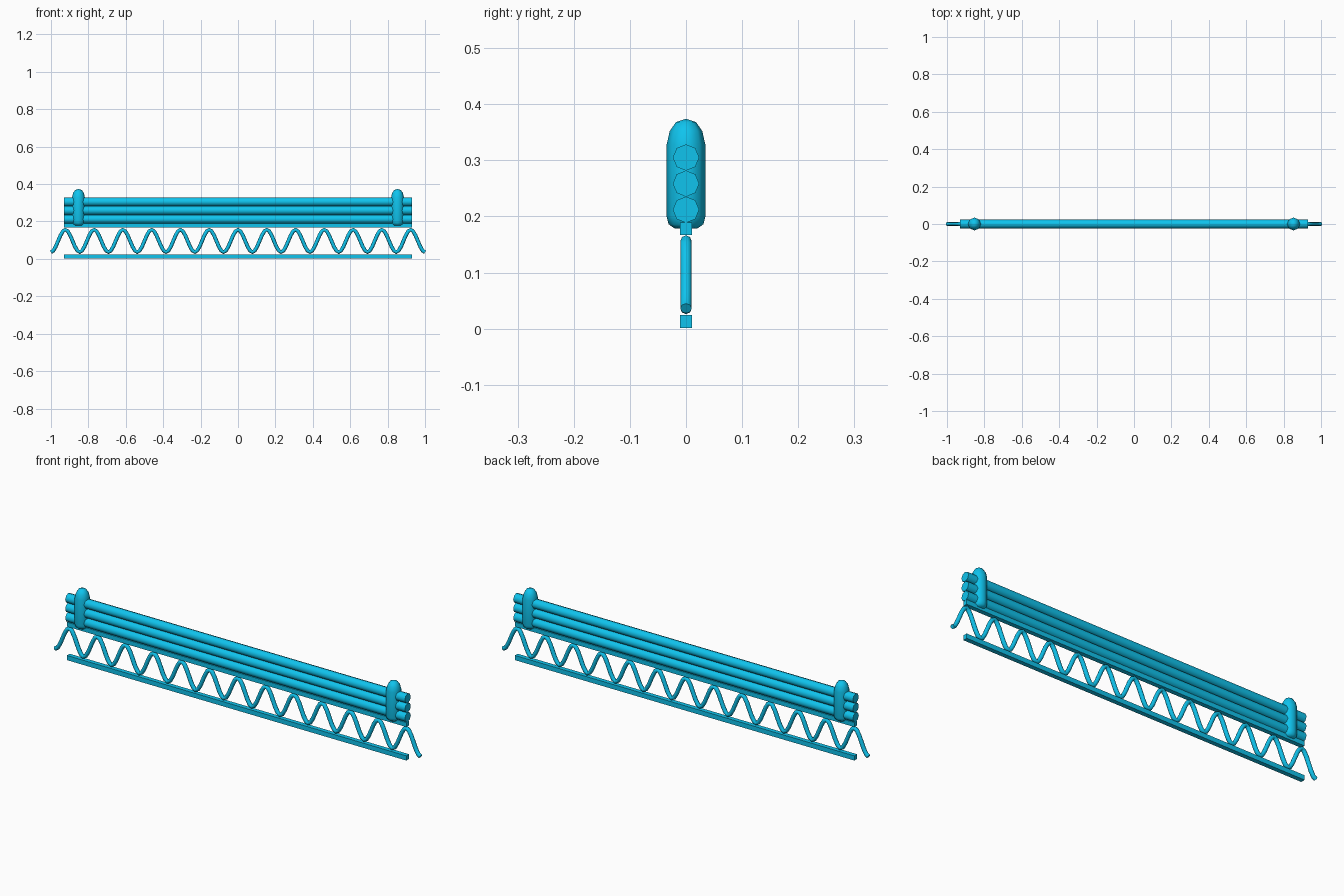
import bpy, bmesh, math

if "Cube" in bpy.data.objects:
    bpy.data.objects.remove(bpy.data.objects["Cube"])

mat = bpy.data.materials.new("cyan_paint")
mat.diffuse_color = (0.005, 0.55, 0.85, 1)
mat.use_nodes = True
mat.node_tree.nodes["Principled BSDF"].inputs["Base Color"].default_value = mat.diffuse_color


def finish(obj, angle=None):
    obj.data.materials.clear()
    obj.data.materials.append(mat)
    if angle:
        bpy.ops.object.select_all(action='DESELECT')
        obj.select_set(True)
        bpy.context.view_layer.objects.active = obj
        bpy.ops.object.shade_smooth_by_angle(angle=math.radians(angle))


def rail(name, z0, z1):
    bpy.ops.mesh.primitive_cube_add(size=1, location=(0, 0, (z0 + z1) / 2))
    obj = bpy.context.object
    obj.name = name
    obj.scale = (1.86, 0.022, z1 - z0)
    bpy.ops.object.transform_apply(location=False, rotation=False, scale=True)
    finish(obj)


def bar(name, z, r=0.0235):
    # eight-sided bar along x with a corner pointing up
    bpy.ops.mesh.primitive_cylinder_add(vertices=8, radius=r, depth=1.86,
                                        end_fill_type='TRIFAN', location=(0, 0, z),
                                        rotation=(0, math.pi / 2, 0))
    obj = bpy.context.object
    obj.name = name
    finish(obj, 50)


def post(name, x, sides=8):
    # lathed post with domed top and rounded foot
    profile = [(0.021, 0.179), (0.031, 0.186), (0.0345, 0.2), (0.0345, 0.328),
               (0.029, 0.352), (0.018, 0.368)]
    bm = bmesh.new()
    rings = [[bm.verts.new((r * math.cos(2 * math.pi * i / sides),
                            r * math.sin(2 * math.pi * i / sides), z))
              for i in range(sides)] for r, z in profile]
    foot, tip = bm.verts.new((0, 0, 0.177)), bm.verts.new((0, 0, 0.374))
    for i in range(sides):
        j = (i + 1) % sides
        for a, b in zip(rings, rings[1:]):
            bm.faces.new((a[i], a[j], b[j], b[i]))
        bm.faces.new((foot, rings[0][j], rings[0][i]))
        bm.faces.new((tip, rings[-1][i], rings[-1][j]))
    mesh = bpy.data.meshes.new(name)
    bm.to_mesh(mesh)
    bm.free()
    obj = bpy.data.objects.new(name, mesh)
    obj.location.x = x
    bpy.context.collection.objects.link(obj)
    finish(obj, 60)


# Square chords of the truss
rail("bottom_chord", 0.001, 0.024)
rail("top_chord", 0.167, 0.189)

# Zigzag web rod: 13 waves, starting and ending in a trough
waves, steps = 13, 12
curve = bpy.data.curves.new("web_rod", 'CURVE')
curve.dimensions = '3D'
curve.bevel_depth = 0.0102
curve.bevel_resolution = 2
curve.use_fill_caps = True
spline = curve.splines.new('POLY')
count = waves * steps
spline.points.add(count)
for k, p in enumerate(spline.points):
    phase = 2 * math.pi * k / steps
    p.co = (-1 + 2 * k / count, 0, 0.096 - 0.06 * math.cos(phase), 1)
web = bpy.data.objects.new("web_rod", curve)
bpy.context.collection.objects.link(web)
bpy.ops.object.select_all(action='DESELECT')
web.select_set(True)
bpy.context.view_layer.objects.active = web
bpy.ops.object.convert(target='MESH')
finish(bpy.context.object, 50)

# Three stacked bars
for n, z in enumerate((0.212, 0.2585, 0.305)):
    bar(f"stacked_bar_{n + 1}", z)

# End posts
post("post_left", -0.853)
post("post_right", 0.853)
